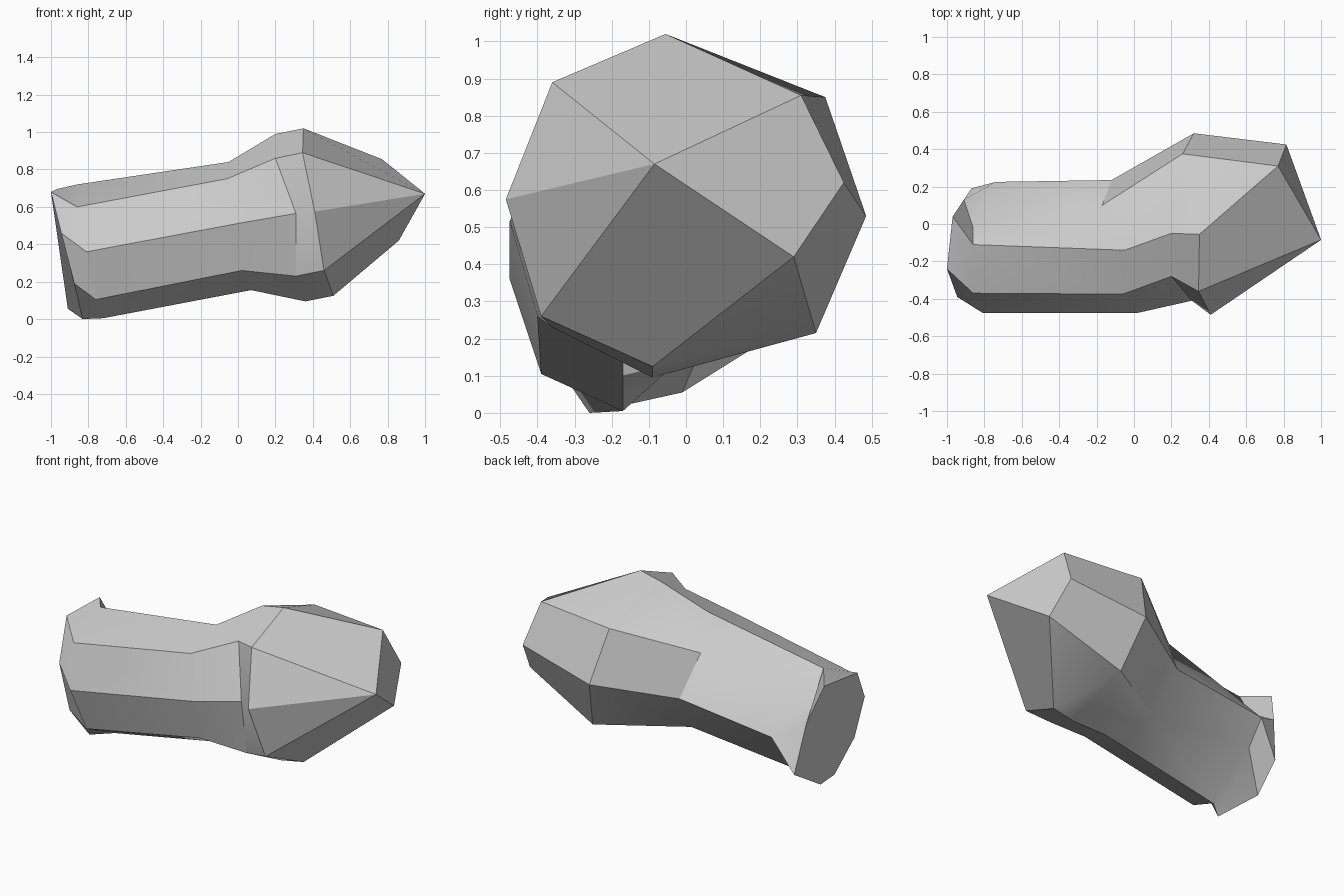
import bpy
import bmesh
from math import radians

# Remove the default cube only
default_cube = bpy.data.objects.get("Cube")
if default_cube:
    bpy.data.objects.remove(default_cube, do_unlink=True)


def make_material(name, colour):
    material = bpy.data.materials.new(name)
    material.use_nodes = True
    material.diffuse_color = colour
    shader = material.node_tree.nodes["Principled BSDF"]
    shader.inputs["Base Color"].default_value = colour
    return material


def add_section(bm, points):
    """Add one cross-section and return its vertices in order."""
    return [bm.verts.new(point) for point in points]


def bridge(bm, first, second, closed=True):
    """Join two sections of equal length with a band of quads."""
    count = len(first)
    for i in range(count if closed else count - 1):
        j = (i + 1) % count
        bm.faces.new((first[i], first[j], second[j], second[i]))


# Cross-sections run from the top, down the front and up the back
BUTT = [(-.97, .04, .695), (-1, -.24, .68), (-.945, -.39, .46), (-.875, -.39, .19),
        (-.83, -.26, 0), (-.91, -.01, .055), (-.87, .19, .18), (-.91, .13, .48)]
NECK = [(-.86, -.11, .72), (-.86, -.37, .6), (-.81, -.475, .36), (-.76, -.39, .105),
        (-.72, -.17, .005), (-.77, .08, .27), (-.74, .225, .39), (-.86, -.02, .57)]
WAIST = [(-.05, -.14, .84), (-.06, -.375, .75), (.02, -.475, .515), (.02, -.4, .26),
         (.07, -.17, .155), (-.085, .07, .22), (-.12, .235, .465), (-.17, .1, .71)]
SHOULDER = [(.2, -.05, .99), (.2, -.28, .86), (.31, -.41, .565), (.31, -.36, .23),
            (.36, -.09, .095)]
HEAD = [(.35, -.055, 1.02), (.345, -.36, .89), (.41, -.485, .575), (.46, -.39, .26),
        (.51, -.09, .125), (.39, .35, .215), (.32, .485, .53), (.26, .375, .85)]
CREST = [(.77, .31, .855), (.815, .425, .62), (.86, .29, .42)]
TIP = (1, -.085, .67)

bm = bmesh.new()
butt, neck, waist, shoulder, head, crest = [
    add_section(bm, section)
    for section in (BUTT, NECK, WAIST, SHOULDER, HEAD, CREST)]
tip = bm.verts.new(TIP)

# Flat end and the long narrow body
bm.faces.new(butt)
bridge(bm, butt, neck)
bridge(bm, neck, waist)

# Step on the front half between the body and the head
bridge(bm, waist[:5], shoulder, closed=False)
bridge(bm, shoulder, head[:5], closed=False)

# Back half runs straight from the body into the head
bridge(bm, waist[5:], head[5:], closed=False)
bm.faces.new((waist[4], waist[5], head[5], shoulder[4]))
bm.faces.new((shoulder[4], head[5], head[4]))
bm.faces.new((waist[7], waist[0], shoulder[0], head[7]))
bm.faces.new((shoulder[0], head[0], head[7]))

# Faceted point of the head
upper, middle, lower = crest
top, brow, cheek, jaw, chin, heel, spine, crown = head
for corners in (
    (top, brow, tip, upper),
    (brow, cheek, tip),
    (cheek, jaw, tip),
    (jaw, chin, lower, tip),
    (chin, heel, lower),
    (heel, spine, middle, lower),
    (spine, crown, upper, middle),
    (crown, top, upper),
    (tip, lower, middle, upper),
):
    bm.faces.new(corners)

bmesh.ops.recalc_face_normals(bm, faces=bm.faces[:])

mesh = bpy.data.meshes.new("rock")
bm.to_mesh(mesh)
bm.free()
mesh.materials.append(make_material("stone grey", (.6, .6, .6, 1)))

rock = bpy.data.objects.new("rock", mesh)
bpy.context.collection.objects.link(rock)

# Soft shading over shallow bends, crisp ridges elsewhere
for other in bpy.context.selected_objects:
    other.select_set(False)
rock.select_set(True)
bpy.context.view_layer.objects.active = rock
bpy.ops.object.shade_smooth_by_angle(angle=radians(30))
